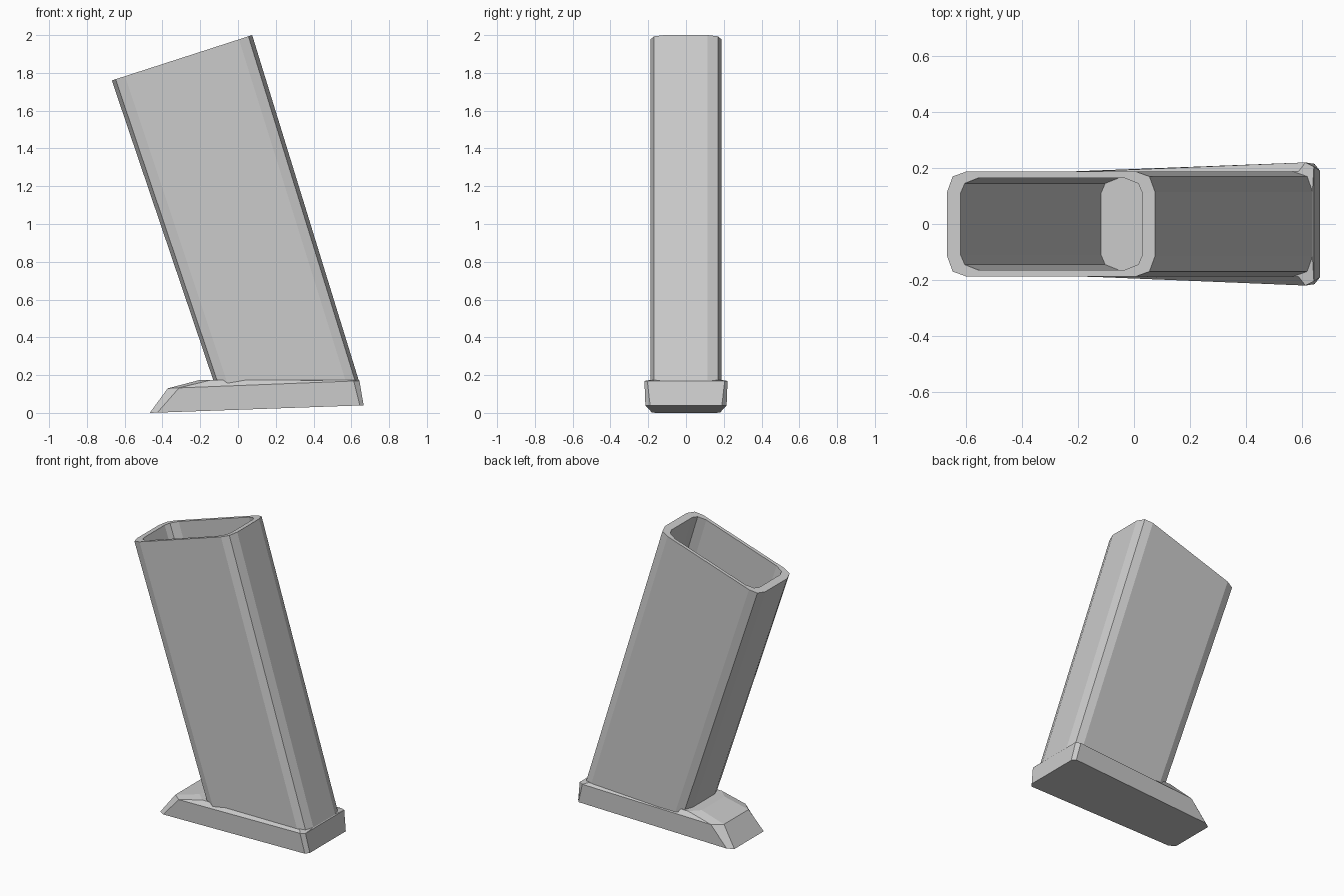
import bpy, bmesh

if "Cube" in bpy.data.objects:
    bpy.data.objects.remove(bpy.data.objects["Cube"])


def ring(x0, x1, left, right, z0, z1):
    """Closed outline with cut corners, mirrored in y.
    left/right: (inset in x, half width) points from the end towards the side.
    Height runs linearly from z0 at x0 to z1 at x1."""
    half = [(x0 + d, y) for d, y in left] + [(x1 - d, y) for d, y in reversed(right)]
    pts = half + [(x, -y) for x, y in reversed(half)]
    return [(x, y, z0 + (z1 - z0) * (x - x0) / (x1 - x0)) for x, y in pts]


def loft(name, rings):
    """Skin a list of matching rings and cap both ends."""
    bm = bmesh.new()
    loops = [[bm.verts.new(p) for p in r] for r in rings]
    n = len(loops[0])
    for a, b in zip(loops, loops[1:]):
        for i in range(n):
            j = (i + 1) % n
            bm.faces.new((a[i], a[j], b[j], b[i]))
    bm.faces.new(loops[0])
    bm.faces.new(loops[-1])
    bmesh.ops.recalc_face_normals(bm, faces=bm.faces)
    mesh = bpy.data.meshes.new(name)
    bm.to_mesh(mesh)
    bm.free()
    obj = bpy.data.objects.new(name, mesh)
    bpy.context.collection.objects.link(obj)
    return obj


# Leaning hollow tube: outer wall, slanted rim, inner wall, floor
outer = [(0, 0.115), (0.02, 0.17), (0.07, 0.188)]
inner = [(0, 0.11), (0.015, 0.145), (0.065, 0.165)]
loft("hollow_tube", [
    ring(-0.123, 0.646, outer, outer, 0.15, 0.15),
    ring(-0.668, 0.075, outer, outer, 1.76, 2.0),
    ring(-0.62, 0.03, inner, inner, 1.775, 1.985),
    ring(-0.118, 0.555, inner, inner, 0.26, 0.26),
])

# Flared base plate: tilted underside, side wall, shallow sloping top
loft("base_plate", [
    ring(-0.467, 0.665, [(0, 0.155), (0.04, 0.18)], [(0, 0.19), (0.02, 0.215)], 0.0, 0.04),
    ring(-0.372, 0.643, [(0, 0.13), (0.06, 0.182)], [(0, 0.205), (0.03, 0.22)], 0.13, 0.17),
    ring(-0.2, 0.638, [(0, 0.12), (0.06, 0.178)], [(0, 0.12), (0.05, 0.188)], 0.175, 0.175),
])
